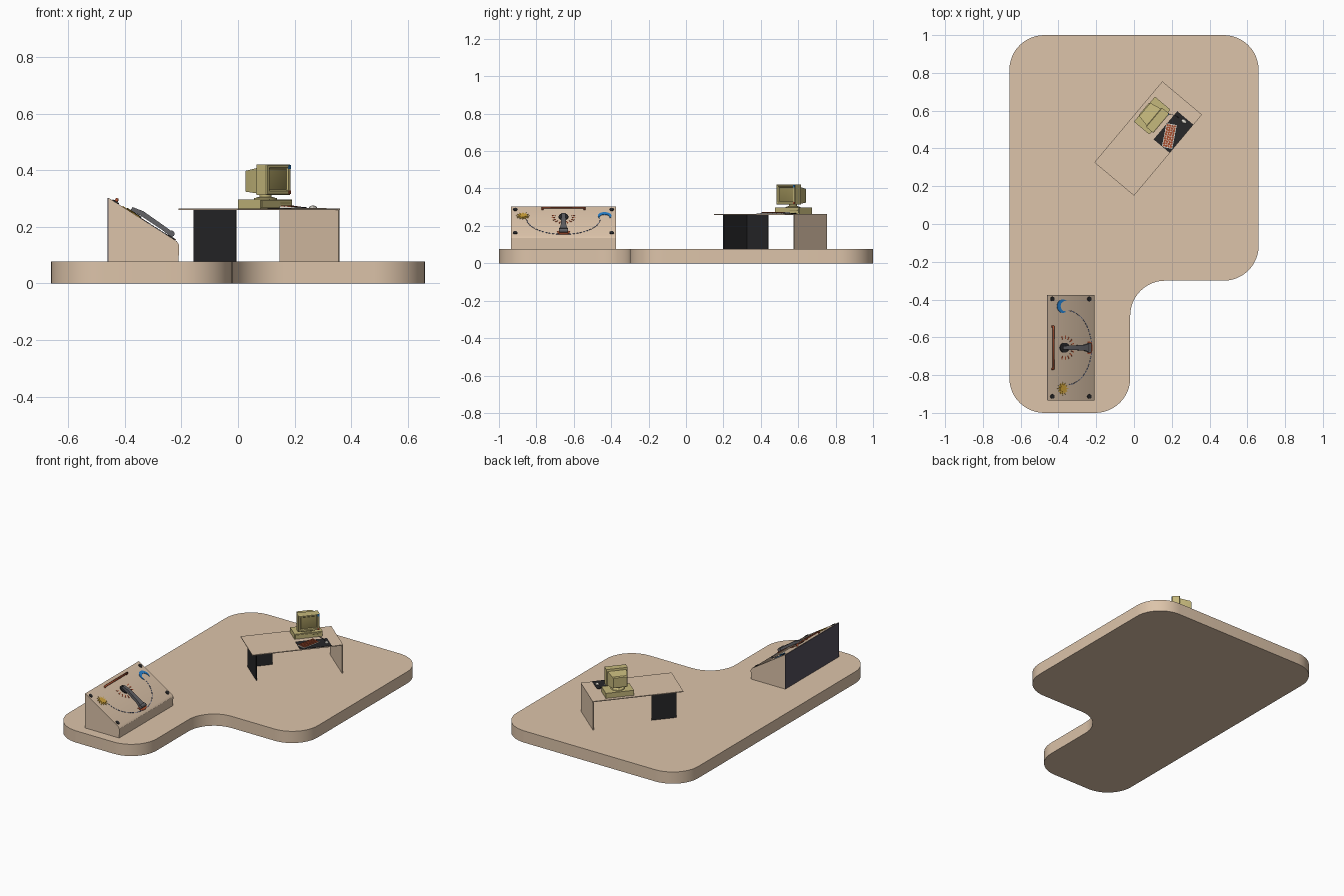
import bpy, bmesh, math
from mathutils import Matrix, Vector

if "Cube" in bpy.data.objects:
    bpy.data.objects.remove(bpy.data.objects["Cube"])

I = Matrix.Identity(4)

def colour(name, rgb):
    m = bpy.data.materials.new(name)
    m.diffuse_color = (*rgb, 1)
    m.use_nodes = True
    m.node_tree.nodes["Principled BSDF"].inputs["Base Color"].default_value = m.diffuse_color
    return m

TAN = colour("tan", (0.72, 0.55, 0.40))
BLACK = colour("black", (0.02, 0.02, 0.022))
CREAM = colour("cream", (0.56, 0.48, 0.20))
SCREEN = colour("screen", (0.30, 0.25, 0.09))
RED = colour("red", (0.40, 0.08, 0.03))
BLUE = colour("blue", (0.02, 0.22, 0.62))
NAVY = colour("navy", (0.09, 0.12, 0.22))
GOLD = colour("gold", (0.62, 0.36, 0.04))
GREY = colour("grey", (0.12, 0.12, 0.13))
SLATE = colour("slate", (0.09, 0.08, 0.11))
WHITE = colour("white", (0.75, 0.72, 0.65))

def loft(name, rings, mat, M=I):
    """Skin a list of equal-sized point rings and cap both ends."""
    bm = bmesh.new()
    vs = [[bm.verts.new(p) for p in r] for r in rings]
    n = len(vs[0])
    for a, b in zip(vs, vs[1:]):
        for i in range(n):
            j = (i + 1) % n
            bm.faces.new((a[i], a[j], b[j], b[i]))
    bm.faces.new(vs[0])
    bm.faces.new(vs[-1])
    bmesh.ops.recalc_face_normals(bm, faces=bm.faces)
    me = bpy.data.meshes.new(name)
    bm.to_mesh(me)
    bm.free()
    me.materials.append(mat)
    me.polygons.foreach_set("use_smooth", [True] * len(me.polygons))
    me.set_sharp_from_angle(angle=math.radians(30))
    ob = bpy.data.objects.new(name, me)
    ob.matrix_world = M
    bpy.context.collection.objects.link(ob)
    return ob

def prism(name, outline, z0, z1, mat, M=I):
    return loft(name, [[(x, y, z) for x, y in outline] for z in (z0, z1)], mat, M)

def box(name, x0, x1, y0, y1, z0, z1, mat, M=I):
    return prism(name, [(x0, y0), (x1, y0), (x1, y1), (x0, y1)], z0, z1, mat, M)

def circle(cx, cy, rx, ry, n=20):
    return [(cx + rx * math.cos(t * math.tau / n), cy + ry * math.sin(t * math.tau / n)) for t in range(n)]

def rounded(pts, r, steps=12):
    """Fillet the right-angled corners of a polygon."""
    out = []
    for i, p in enumerate(pts):
        p = Vector(p)
        a = (Vector(pts[i - 1]) - p).normalized() * r
        b = (Vector(pts[(i + 1) % len(pts)]) - p).normalized() * r
        for k in range(steps + 1):
            t = k / steps * math.pi / 2
            out.append(tuple(p + a + b - b * math.cos(t) - a * math.sin(t)))
    return out

def tube(name, pts, r, mat, M):
    cu = bpy.data.curves.new(name, 'CURVE')
    cu.dimensions = '3D'
    cu.bevel_depth = r
    cu.bevel_resolution = 2
    cu.use_fill_caps = True
    s = cu.splines.new('POLY')
    s.points.add(len(pts) - 1)
    for q, p in zip(s.points, pts):
        q.co = (*p, 1)
    cu.materials.append(mat)
    ob = bpy.data.objects.new(name, cu)
    ob.matrix_world = M
    bpy.context.collection.objects.link(ob)

# L-shaped platform with rounded corners
prism("platform", rounded([(-.66, -1), (-.02, -1), (-.02, -.3), (.66, -.3), (.66, 1), (-.66, 1)], .185), 0, .077, TAN)

# Sloped console body, profile in x-z extruded along y
side = Matrix(((1, 0, 0, 0), (0, 0, -1, 0), (0, 1, 0, 0), (0, 0, 0, 1)))
prism("console_body", [(-.458, .075), (-.21, .075), (-.208, .136), (-.216, .149), (-.458, .303)], .375, .935, TAN, side)
box("console_back", -.46, -.4575, -.933, -.377, .077, .301, SLATE)

# Slope frame: x down the slope, y across, z out of the surface
p = Vector((.242, 0, -.154)).normalized()
q = Vector((0, 1, 0))
S = Matrix.Translation((-.458, -.655, .303)) @ Matrix((p, q, p.cross(q))).transposed().to_4x4()

# Corner screws
for i, x in enumerate((.03, .262)):
    for j, y in enumerate((-.258, .258)):
        prism(f"screw_{i}{j}", circle(x, y, .013, .012, 12), -.002, .004, BLACK, S)

# Grab handle near the top edge
tube("grab_handle", [(.03, -.112, 0), (.03, -.112, .012), (.03, .112, .012), (.03, .112, 0)], .006, RED, S)

# Sun and moon symbols
star = []
for k in range(24):
    r = .036 if k % 2 == 0 else .02
    star.append((.095 + r * math.cos(k * math.pi / 12), -.217 + r * math.sin(k * math.pi / 12)))
prism("sun_symbol", star, -.001, .003, GOLD, S)
prism("sun_centre", circle(.095, -.217, .017, .017), 0, .005, GOLD, S)
moon = []
for k in range(17):
    t = math.radians(50 + 260 * k / 16)
    moon.append((.095 + .036 * math.cos(t), .22 + .036 * math.sin(t)))
for k in range(1, 16):
    t = math.radians(-80 - 200 * k / 16)
    moon.append((.108 + .027 * math.cos(t), .22 + .027 * math.sin(t)))
prism("moon_symbol", moon, -.001, .003, BLUE, S)

# Dashed travel arc and red ticks around the pivot
def dash(name, cx, rx, ry, a, da, w, mat):
    ring = []
    for s, d in ((0, -da), (0, da), (w, da), (w, -da)):
        ring.append((cx + (rx + s) * math.cos(a + d), (ry + s) * math.sin(a + d)))
    prism(name, ring, -.001, .002, mat, S)

for k in range(28):
    dash(f"arc_dash_{k}", .12, .155, .195, math.radians(-84 + 168 * k / 27), .036, .004, NAVY)
for k in range(11):
    dash(f"tick_{k}", .106, .046, .046, math.radians(-105 + 21 * k), .05, .018, RED)

# Lever: pivot disc, tapered shaft, cross grip and end cap
prism("lever_pivot", circle(.106, 0, .03, .026), -.001, .006, BLACK, S)
def shaft_ring(x, w, z0, z1):
    return [(x, -w, z0), (x, w, z0), (x, w, z1), (x, -w, z1)]
loft("lever_shaft", [shaft_ring(.09, .01, .003, .018), shaft_ring(.13, .011, .008, .026),
                     shaft_ring(.22, .015, .006, .022), shaft_ring(.25, .022, .003, .02)], GREY, S)
tube("lever_grip", [(.256, -.024, .012), (.256, .024, .012)], .012, GREY, S)
prism("lever_plate", [(.25, -.034), (.274, -.03), (.28, -.012), (.28, .012), (.274, .03), (.25, .034)], -.001, .004, RED, S)

# Desk frame: x along the desk, -y towards the user
D = Matrix.Translation((.075, .4525, 0)) @ Matrix.Rotation(math.radians(50), 4, 'Z')
box("desk_top", -.28, .28, -.137, .137, .259, .264, TAN, D)
box("desk_end_panel", .273, .279, -.136, .136, .077, .26, TAN, D)
box("desk_leg_side", -.247, -.243, -.1, .096, .077, .26, BLACK, D)
box("desk_leg_back", -.247, -.095, .092, .096, .077, .26, BLACK, D)
box("desk_mat", .015, .21, -.135, -.025, .264, .2665, BLACK, D)

# Keyboard with key rows
K = Matrix.Translation((.187, .466, .266)) @ Matrix.Rotation(math.radians(79), 4, 'Z')
loft("keyboard", [[(x, y, 0 if k == 0 else (.003 if y < 0 else .007)) for x, y in
                   ((-.064, -.028), (.064, -.028), (.064, .028), (-.064, .028))] for k in (0, 1)], WHITE, K)
for r in range(4):
    for c in range(10):
        x, y = -.0545 + c * .0121, -.019 + r * .0127
        z = .005 + .07 * y
        box(f"key_{r}_{c}", x - .0053, x + .0053, y - .0055, y + .0055, z - .002, z + .003, RED, K)

# Mouse and its cable
M = Matrix.Translation((.265, .543, .266)) @ Matrix.Rotation(math.radians(-35), 4, 'Z')
loft("mouse", [[(x, y, z) for x, y in circle(0, 0, .015 * s, .010 * s, 16)]
               for z, s in ((0, 1), (.004, 1), (.007, .8), (.0085, .4))], WHITE, M)
tube("mouse_cable", [(.19, -.058, .268), (.185, -.03, .268), (.17, .0, .268), (.165, .02, .268)], .0012, BLACK, D)

# Desktop computer case
box("computer_case", .02, .193, .012, .115, .264, .297, CREAM, D)
box("case_front", .024, .189, .008, .013, .268, .293, CREAM, D)
box("drive_slot", .125, .18, .0065, .009, .282, .286, SCREEN, D)

# Monitor foot
loft("monitor_foot", [[(x, y, z) for x, y in circle(.106, .06, r, r, 20)]
                      for z, r in ((.296, .042), (.301, .04), (.306, .022), (.32, .022))], CREAM, D)

# Tube monitor: tapered back, casing, bezel and recessed screen
def rect(y, w, z0, z1):
    return [(.106 - w, y, z0), (.106 + w, y, z0), (.106 + w, y, z1), (.106 - w, y, z1)]
loft("monitor_casing", [rect(.118, .042, .328, .392), rect(.112, .046, .324, .398), rect(.05, .058, .318, .408),
                        rect(.047, .066, .313, .42), rect(.003, .066, .313, .42), rect(-.002, .062, .316, .417),
                        rect(-.002, .053, .327, .41), rect(.005, .048, .331, .405)], CREAM, D)
loft("monitor_screen", [rect(.008, .048, .331, .405), rect(.004, .048, .331, .405), rect(.001, .036, .342, .395)], SCREEN, D)

# Small coloured stickers on the bezel
box("sticker_blue", .158, .169, -.0035, .005, .404, .418, BLUE, D)
box("sticker_red", .158, .169, -.0035, .005, .316, .328, RED, D)
